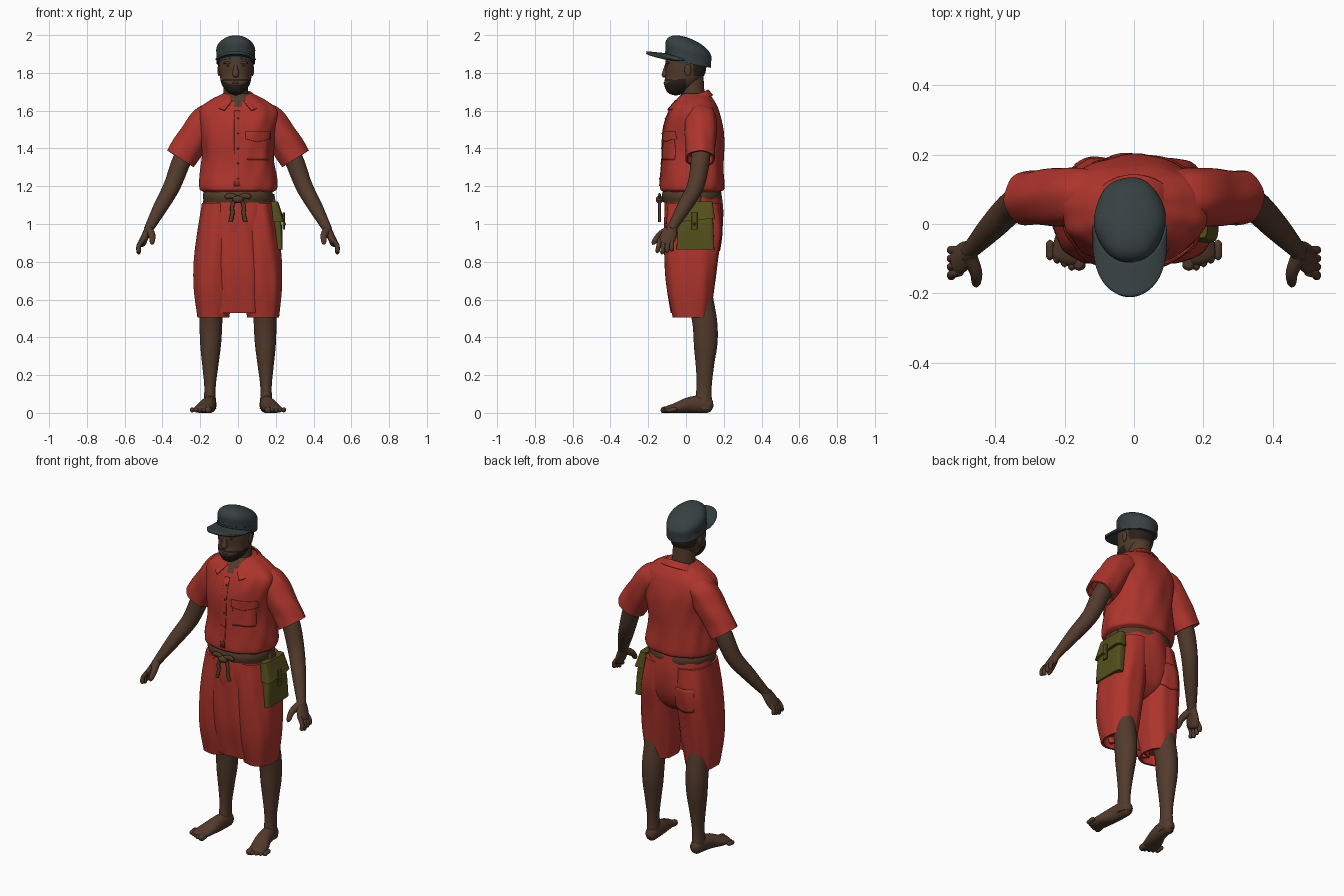
import bpy, bmesh
from math import sin, cos, pi, sqrt, radians
from mathutils import Vector, Matrix
from mathutils.bvhtree import BVHTree

if "Cube" in bpy.data.objects:
    bpy.data.objects.remove(bpy.data.objects["Cube"])


def material(name, red, green, blue):
    mat = bpy.data.materials.new(name)
    mat.use_nodes = True
    mat.diffuse_color = (red, green, blue, 1)
    mat.node_tree.nodes["Principled BSDF"].inputs["Base Color"].default_value = mat.diffuse_color
    return mat


RED = material("red cloth", .42, .035, .025)
SKIN = material("brown skin", .085, .043, .025)
HAIR = material("dark hair", .022, .014, .011)
CAP = material("slate cap cloth", .038, .053, .054)
OLIVE = material("olive canvas", .09, .08, .012)
BROWN = material("brown belt", .09, .045, .022)
SIDES = {"left_": 1, "right_": -1}
trees = {}


def finish(bm, name, materials, rule=None, thickness=0):
    """Make a smooth object; rule picks the material of each face."""
    bmesh.ops.recalc_face_normals(bm, faces=bm.faces)
    if rule:
        for face in bm.faces:
            face.material_index = rule(face.calc_center_median())
    trees[name] = BVHTree.FromBMesh(bm)
    mesh = bpy.data.meshes.new(name)
    bm.to_mesh(mesh)
    bm.free()
    for mat in materials:
        mesh.materials.append(mat)
    mesh.shade_smooth()
    mesh.set_sharp_from_angle(angle=radians(50))
    obj = bpy.data.objects.new(name, mesh)
    bpy.context.scene.collection.objects.link(obj)
    if thickness:
        solid = obj.modifiers.new("thickness", 'SOLIDIFY')
        solid.thickness, solid.offset = thickness, 0


def sample(values, t):
    """Smooth curve through evenly spaced values, or a constant."""
    if not isinstance(values, tuple):
        return values
    last = len(values) - 1
    i = min(int(t * last), last - 1)
    s = t * last - i
    b, c = values[i], values[i + 1]
    a = values[i - 1] if i else 2 * b - c
    d = values[i + 2] if i + 2 <= last else 2 * c - b
    return b + s / 2 * (c - a + s * (2 * a - 5 * b + 4 * c - d + s * (3 * (b - c) + d - a)))


def loft(name, materials, x=0, y=0, z=0, rx=0, ry=None, slope=0, side=1, across=None, sides=40,
         steps=30, power=2, fold=None, hem=False, start=0, tip=0, rule=None):
    """Rings along a path: level, or square to the path when across is given."""
    def centre(t):
        t = min(max(t, 0), 1)
        return Vector((side * sample(x, t), sample(y, t), sample(z, t)))

    def rounding(t):
        size = 1
        for distance, length in ((t, start), (1 - t, tip)):
            if distance < length:
                size *= sqrt(1 - (1 - distance / length) ** 2)
        return size

    stops = [(i / steps, 1) for i in range(steps + 1)]
    if hem:                                  # turn the open end inward
        stops += [(1, .87), (.9, .8)]
    bm, rings = bmesh.new(), []
    for t, inset in stops:
        middle, size = centre(t), max(rounding(t), .02) * inset
        wide = sample(rx, t) * size
        deep = wide if ry is None else sample(ry, t) * size
        u, v = Vector((1, 0, 0)), Vector((0, 1, sample(slope, t)))
        if across:
            along = centre(t + .02) - centre(t - .02)
            u = along.cross(Vector(across)).normalized()
            v = u.cross(along).normalized()
        ring = []
        for k in range(sides):
            angle = 2 * pi * k / sides
            c, s = (abs(w) ** (2 / power) * (1 if w > 0 else -1) for w in (cos(angle), sin(angle)))
            grow = 1 + (fold(angle, middle.z) if fold else 0)
            point = middle + (u * wide * c + v * deep * s) * grow
            point.z = max(point.z, 0)
            ring.append(bm.verts.new(point))
        rings.append(ring)
    for low, high in zip(rings, rings[1:]):
        for k in range(sides):
            bm.faces.new((low[k], low[k - 1], high[k - 1], high[k]))
    bm.faces.new(rings[0])
    bm.faces.new(rings[-1])
    finish(bm, name, materials, rule)


def sheet(name, mat, shape, thickness, columns=30, rows=10):
    """Grid surface from shape(u, v)."""
    bm = bmesh.new()
    grid = [[bm.verts.new(shape(i / columns, j / rows)) for j in range(rows + 1)] for i in range(columns + 1)]
    for near, far in zip(grid, grid[1:]):
        for j in range(rows):
            bm.faces.new((near[j], far[j], far[j + 1], near[j + 1]))
    finish(bm, name, [mat], thickness=thickness)


def surface(target, x, z, facing):
    hit = trees[target].ray_cast(Vector((x, facing, z)), Vector((0, -facing, 0)))[0]
    return hit.y if hit else 0


def patch(name, target, left, right, bottom, top, facing=-1, point=0, lift=.002):
    """Cloth plate that follows the front or back of target."""
    def shape(u, v):
        x = left + (right - left) * u
        z = top + (bottom - top) * v - point * v * (1 - abs(2 * u - 1))
        return x, surface(target, x, z, facing) + facing * lift, z
    sheet(name, RED, shape, .004)


def ball(name, mat, centre, radii):
    bm = bmesh.new()
    bmesh.ops.create_uvsphere(bm, u_segments=20, v_segments=12, radius=1,
                              matrix=Matrix.Translation(centre) @ Matrix.Diagonal((*radii, 1)))
    finish(bm, name, [mat])


def wrinkles(angle, z):
    return .025 * sin(5 * angle + 16 * z) * sin(3 * angle - 9 * z) + .01 * sin(11 * angle - 20 * z)


def pleats(angle, z):
    return .016 * sin(9 * angle + 5 * z) + .012 * sin(5 * angle - 11 * z)


def open_neck(centre):
    return int(centre.y < 0 and abs(centre.x) < .6 * (centre.z - 1.6))


# Shirt with chest pocket, placket and buttons
loft("shirt", [RED, SKIN], y=(.05, .04, .03), z=(1.69, 1.655, 1.6, 1.5, 1.35, 1.2, 1.17),
     rx=(.08, .15, .21, .2, .19, .205, .185), ry=(.07, .1, .13, .16, .16, .17, .15),
     sides=72, steps=60, power=2.2, fold=wrinkles, hem=True, rule=open_neck)
patch("button_placket", "shirt", -.02, .01, 1.2, 1.6)
for i in range(5):
    height = 1.24 + .08 * i
    ball("button", BROWN, (0, surface("shirt", 0, height, -1) - .004, height), (.005, .004, .005))
patch("chest_pocket", "shirt", .05, .16, 1.34, 1.47)
patch("chest_pocket_flap", "shirt", .04, .17, 1.45, 1.49, point=.015, lift=.006)


# Folded collar, open at the front
def collar(u, v):
    angle = (2 * u - 1) * 2.75
    front = (1 - cos(angle)) / 2
    flare = .03 * front * v * (1 if angle > 0 else -1)
    return (sin(angle) * (.08 + .03 * v) + flare,
            .045 + cos(angle) * (.07 + .04 * front + .025 * v) - .02 * v * front,
            1.71 - .06 * front - v * (.03 + .02 * front))


sheet("shirt_collar", RED, collar, .008)

# Shorts seat and front panel, which sinks into the legs at its edges
loft("shorts_seat", [RED], y=.04, z=(1.19, .8), rx=(.17, .19, .19, .1), ry=(.14, .155, .145, .09),
     sides=72, power=2.2, fold=pleats, tip=.2)
loft("shorts_front_panel", [RED], y=(-.05, -.06, -.06, -.04), z=(1.13, .53), rx=(.13, .15, .15, .13),
     ry=(.06, .055, .05, .04), sides=64, fold=lambda angle, z: .06 * sin(8 * angle + 6 * z), hem=True)

# Belt with a tied knot
loft("belt", [BROWN], y=.03, z=(1.18, 1.115), rx=(.18, .186, .18), ry=(.15, .158, .15), sides=64, steps=8, power=2.2)
ball("belt_knot", BROWN, (0, -.14, 1.13), (.03, .02, .02))
for tag, side in SIDES.items():
    loft(tag + "belt_tie_end", [BROWN], x=(.01, .03, .03, .04), y=-.14, z=(1.14, 1.01),
         rx=.011, ry=.007, side=side, sides=12)
    loft(tag + "belt_bow_loop", [BROWN], x=(.01, .07), y=-.14, z=(1.14, 1.15, 1.14),
         rx=.014, ry=.008, side=side, across=(0, 1, 0), sides=12, tip=.3)

# Pouch on the left hip
loft("pouch", [OLIVE], x=(.19, .215), y=.05, z=(1.11, .865), rx=(.02, .03, .022), ry=(.09, .1), power=5)
loft("pouch_flap", [OLIVE], x=(.19, .208), y=.05, z=(1.12, 1.02), rx=(.022, .036), ry=(.09, .103),
     slope=(0, .1), power=5)
loft("pouch_tab", [OLIVE], x=.242, y=.045, z=(1.06, .97), rx=.006, ry=.015, power=4, sides=16)
ball("pouch_button", BROWN, (.249, .045, 1), (.004, .007, .007))
loft("pouch_hanger", [BROWN], x=(.18, .19), y=.05, z=(1.16, 1.1), rx=.012, ry=.03, power=4, sides=16)

# Legs, feet and arms
for tag, side in SIDES.items():
    loft(tag + "shorts_leg", [RED], x=(.09, .11, .122, .128, .132), y=(.04, .04, .03, .025, .03), z=(1.11, .505),
         rx=(.1, .105, .11, .105, .084), ry=(.14, .15, .14, .125, .1),
         side=side, sides=56, power=2.3, fold=pleats, hem=True)
    loft(tag + "leg", [SKIN], x=(.14, .15), y=(.05, .1, .1, .09), z=(.7, .02),
         rx=(.07, .06, .06, .055, .042, .03, .035), ry=(.08, .07, .066, .062, .048, .04, .05), side=side)
    loft(tag + "foot", [SKIN], x=(.145, .15, .16, .18, .195), y=(.146, -.12), z=(.035, .045, .04, .025, .015),
         rx=(.03, .036, .042, .05, .045), ry=(.035, .046, .042, .028, .015),
         side=side, across=(0, 0, 1), start=.1, tip=.1)
    for i in range(5):
        front = -.135 + .01 * max(i - 1, 0)
        loft(tag + "toe", [SKIN], x=.158 + .021 * i, y=(front + .06, front), z=(.02, .012),
             rx=.012 if i else .019, side=side, across=(0, 0, 1), sides=14, steps=12, start=.3, tip=.3)
    loft(tag + "sleeve", [RED], x=(.1, .165, .235, .305), y=(.08, .075), z=(1.58, 1.55, 1.455, 1.345),
         rx=(.06, .08, .083, .083), ry=(.07, .085, .083, .078), side=side, across=(0, 1, 0), sides=48, hem=True,
         fold=lambda angle, z: .04 * sin(4 * angle + 28 * z) * sin(2 * angle - 17 * z))
    loft(tag + "arm", [SKIN], x=(.25, .3, .35, .41, .475), y=(.08, .075, .05, -.01, -.08),
         z=(1.42, 1.33, 1.2, 1.09, .97), rx=(.05, .05, .045, .038, .024), side=side, across=(0, 1, 0))
    loft(tag + "palm", [SKIN], x=(.465, .515), y=(-.07, -.115), z=(.99, .885), rx=.021, ry=(.025, .042, .04),
         side=side, across=(0, 1, 0), sides=28, tip=.15)
    for i in range(4):
        spread = -.075 - .026 * i
        loft(tag + "finger", [SKIN], x=(.5, .525, .525), y=(spread + .005 * i, spread),
             z=(.92, .838 + .008 * abs(i - 2)), rx=.012, side=side, across=(0, 1, 0), sides=14, steps=12, tip=.2)
    loft(tag + "thumb", [SKIN], x=(.475, .455, .455), y=(-.09, -.14, -.18), z=(.97, .94, .89), rx=(.023, .018, .012),
         side=side, across=(1, 0, 0), sides=16, steps=16, tip=.2)
patch("rear_pocket", "right_shorts_leg", -.17, -.05, .87, 1, facing=1, point=.015)

# Neck and head, with hair and beard by region
MID = -.012
loft("neck", [SKIN], x=MID, y=(.045, .03), z=(1.58, 1.82), rx=(.07, .06), ry=.06)


def hair_region(centre):
    beard = centre.y < 0 and centre.z < 1.735 + 5 * (centre.x - MID) ** 2
    moustache = centre.y < -.07 and 1.756 < centre.z < 1.766
    return int(beard or moustache or (centre.y > .04 and centre.z > 1.785))


loft("head", [SKIN, HAIR], x=MID, y=(.01, .01, 0, -.005, -.03, -.055), z=(1.955, 1.68),
     rx=(.05, .09, .09, .085, .072, .03), ry=(.06, .11, .11, .103, .085, .035),
     sides=72, steps=50, power=2.15, tip=.08, rule=hair_region)
loft("nose", [SKIN], x=MID, y=(-.1, -.115), z=(1.855, 1.775), rx=(.008, .02), sides=24, tip=.3)
ball("lips", SKIN, (MID, -.108, 1.746), (.024, .011, .007))
for tag, side in SIDES.items():
    ball(tag + "eye", HAIR, (MID + side * .035, -.099, 1.836), (.013, .005, .003))
    ball(tag + "brow", SKIN, (MID + side * .035, -.096, 1.853), (.03, .012, .008))
    ball(tag + "ear", SKIN, (MID + side * .088, .01, 1.815), (.009, .018, .032))

# Cap crown, band and brim
loft("cap_crown", [CAP], x=MID, y=(.012, .012, 0), z=(1.85, 1.99), rx=(.098, .108), ry=(.118, .128),
     slope=(-.2, -.3), sides=56, steps=40, tip=.55, fold=lambda angle, z: .012 * sin(6 * angle + 20 * z))
loft("cap_band", [CAP], x=MID, y=.01, z=(1.852, 1.89), rx=.102, ry=.122, slope=-.2, sides=56, steps=4)


def brim(u, v):
    angle = (2 * u - 1) * 1.45
    forward = cos(angle)
    return (MID + sin(angle) * .101, .01 - .12 * forward - v * (.2 * sqrt(forward) - .1 * forward),
            1.862 + forward * (.035 + .01 * v))


sheet("cap_brim", CAP, brim, .016)
